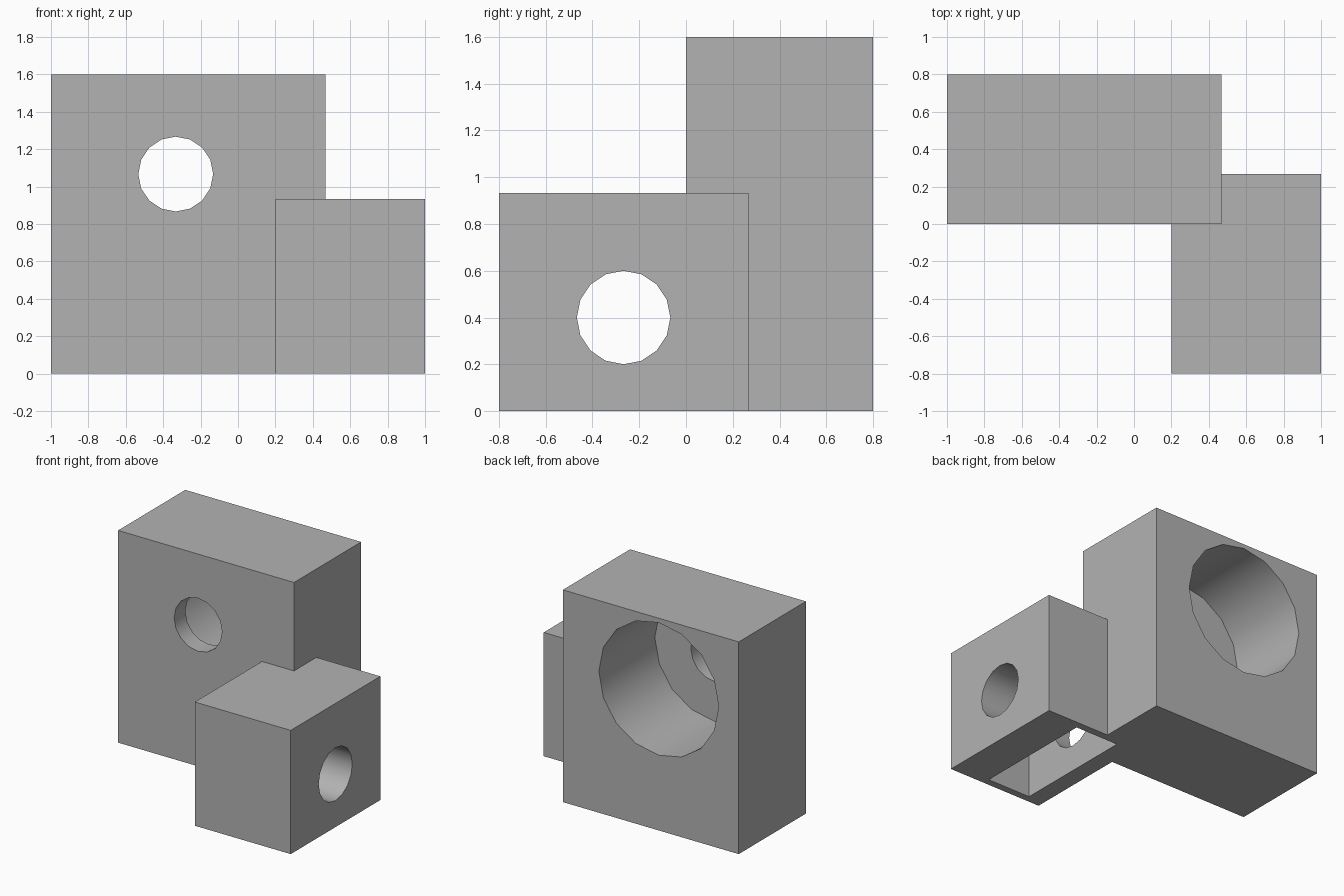
import bpy
from math import radians
from mathutils import Vector

cube = bpy.data.objects.get("Cube")
if cube:
    bpy.data.objects.remove(cube, do_unlink=True)

grey = bpy.data.materials.new("plain grey")
grey.use_nodes = True
colour = (0.45, 0.45, 0.45, 1)
grey.diffuse_color = colour
grey.node_tree.nodes["Principled BSDF"].inputs["Base Color"].default_value = colour


def box(name, low, high):
    """Box between two opposite corners."""
    low, high = Vector(low), Vector(high)
    bpy.ops.mesh.primitive_cube_add(size=1, location=(low + high) / 2)
    ob = bpy.context.object
    ob.name = name
    ob.scale = high - low
    bpy.ops.object.transform_apply(location=True, rotation=False, scale=True)
    ob.data.materials.append(grey)
    return ob


def bore(name, start, end, radius):
    """Sixteen-sided cylinder running between two points."""
    start, end = Vector(start), Vector(end)
    axis = end - start
    bpy.ops.mesh.primitive_cylinder_add(
        vertices=16, radius=radius, depth=axis.length, location=(start + end) / 2,
        rotation=axis.to_track_quat("Z", "Y").to_euler())
    ob = bpy.context.object
    ob.name = name
    ob.data.materials.append(grey)
    return ob


def combine(target, tool, operation):
    """Apply a boolean and discard the tool."""
    tool.hide_render = True
    mod = target.modifiers.new(operation, "BOOLEAN")
    mod.operation, mod.object, mod.solver = operation, tool, "EXACT"
    bpy.context.view_layer.objects.active = target
    bpy.ops.object.modifier_apply(modifier=mod.name)
    bpy.data.objects.remove(tool, do_unlink=True)


# Tall rear block joined to the lower front block
body = box("bracket_body", (-1, 0, 0), (0.467, 0.8, 1.6))
combine(body, box("front_block", (0.2, -0.8, 0), (1, 0.267, 0.933)), "UNION")

# Stepped bore through the rear block, wide from the back
cutters = [
    bore("wide_bore", (-0.333, 0.133, 1.067), (-0.333, 1, 1.067), 0.5),
    bore("narrow_bore", (-0.333, -0.1, 1.067), (-0.333, 0.3, 1.067), 0.2),
    # Slot open underneath the front block
    box("bottom_slot", (0.333, -0.745, -0.1), (0.7, 0.21, 0.873)),
    # Cross hole through the front block
    bore("cross_hole", (0.1, -0.267, 0.4), (1.1, -0.267, 0.4), 0.2),
]
for cutter in cutters:
    combine(body, cutter, "DIFFERENCE")

# Smooth bores, crisp block edges
bpy.ops.object.select_all(action="DESELECT")
body.select_set(True)
bpy.context.view_layer.objects.active = body
bpy.ops.object.shade_smooth_by_angle(angle=radians(30))
